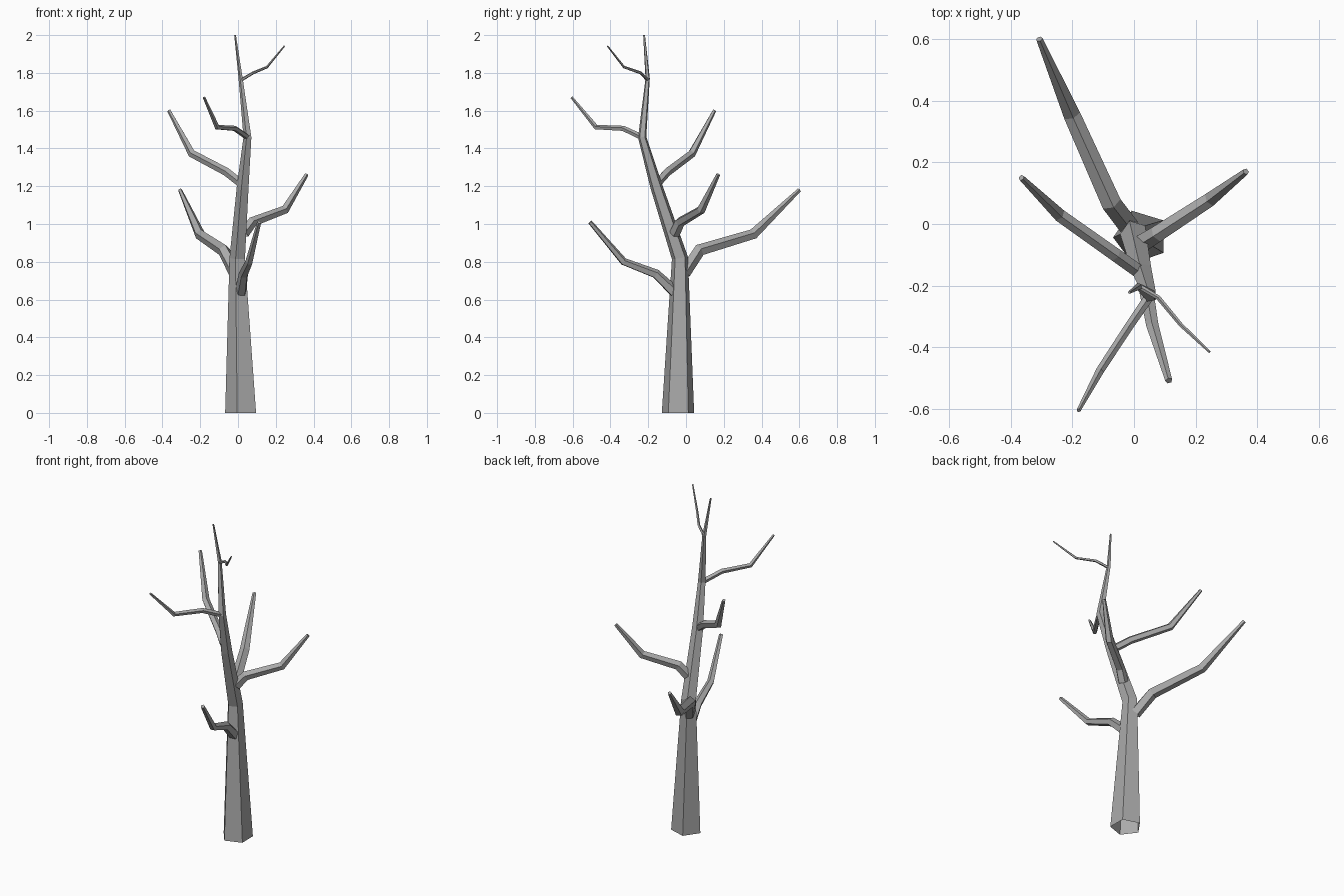
import bpy, bmesh, math
from mathutils import Vector

SIDES = 5

cube = bpy.data.objects.get("Cube")
if cube:
    bpy.data.objects.remove(cube, do_unlink=True)

bark = bpy.data.materials.new("grey_bark")
bark.use_nodes = True
colour = (0.4, 0.4, 0.4, 1)
bark.diffuse_color = colour
bark.node_tree.nodes["Principled BSDF"].inputs["Base Color"].default_value = colour


def limb(name, points, radii, axis, phase=0.0):
    """Tapered five-sided tube along a path, open at its root and capped at its tip."""
    path = [Vector(p) for p in points]
    bm = bmesh.new()
    rings = []
    for i, p in enumerate(path):
        before = (p - path[i - 1]).normalized() if i else Vector()
        after = (path[i + 1] - p).normalized() if i + 1 < len(path) else Vector()
        along = (before + after).normalized()
        if i == 0 and axis.x:
            along = Vector((0, 0, 1))      # flat foot of the trunk
        u = (axis - along * axis.dot(along)).normalized()
        v = along.cross(u)
        ring = []
        for k in range(SIDES):
            a = phase + math.tau * k / SIDES
            ring.append(bm.verts.new(p + radii[i] * (u * math.cos(a) + v * math.sin(a))))
        rings.append(ring)
    for low, high in zip(rings, rings[1:]):
        for k in range(SIDES):
            n = (k + 1) % SIDES
            bm.faces.new((low[k], low[n], high[n], high[k]))
    bm.faces.new(rings[-1])
    mesh = bpy.data.meshes.new(name)
    bm.to_mesh(mesh)
    bm.free()
    mesh.materials.append(bark)
    bpy.context.collection.objects.link(bpy.data.objects.new(name, mesh))


# Trunk, bending forward and thinning to a twig
limb("trunk",
     [(.022, -.042, 0), (0, -.032, .82), (.028, -.157, 1.2),
      (.052, -.232, 1.46), (.015, -.203, 1.77), (-.015, -.222, 2)],
     [.09, .045, .034, .023, .012, .005], Vector((1, 0, 0)), math.radians(37))

# Branches: root, two elbows, tip
branches = {
    "front_low_branch": ([(.015, -.06, .64), (.03, -.16, .735), (.06, -.33, .80), (.113, -.508, 1.01)],
                         [.032, .026, .021, .012]),
    "back_branch": ([(-.015, -.01, .74), (-.075, .07, .86), (-.202, .355, .945), (-.307, .6, 1.18)],
                    [.034, .034, .029, .011]),
    "right_branch": ([(.01, -.15, 1.22), (-.06, -.10, 1.275), (-.243, .03, 1.372), (-.365, .15, 1.6)],
                     [.023, .023, .022, .01]),
    "left_branch": ([(.03, -.06, .95), (.075, -.032, 1.01), (.247, .08, 1.075), (.363, .17, 1.262)],
                    [.03, .028, .024, .011]),
    "front_high_branch": ([(.05, -.235, 1.46), (-.015, -.33, 1.505), (-.11, -.475, 1.512), (-.18, -.605, 1.67)],
                          [.016, .015, .014, .007]),
    "top_twig": ([(.013, -.2, 1.76), (.08, -.24, 1.8), (.152, -.327, 1.83), (.245, -.415, 1.942)],
                 [.009, .008, .007, .004]),
}
for name, (points, radii) in branches.items():
    limb(name, points, radii, Vector((0, 0, 1)))
